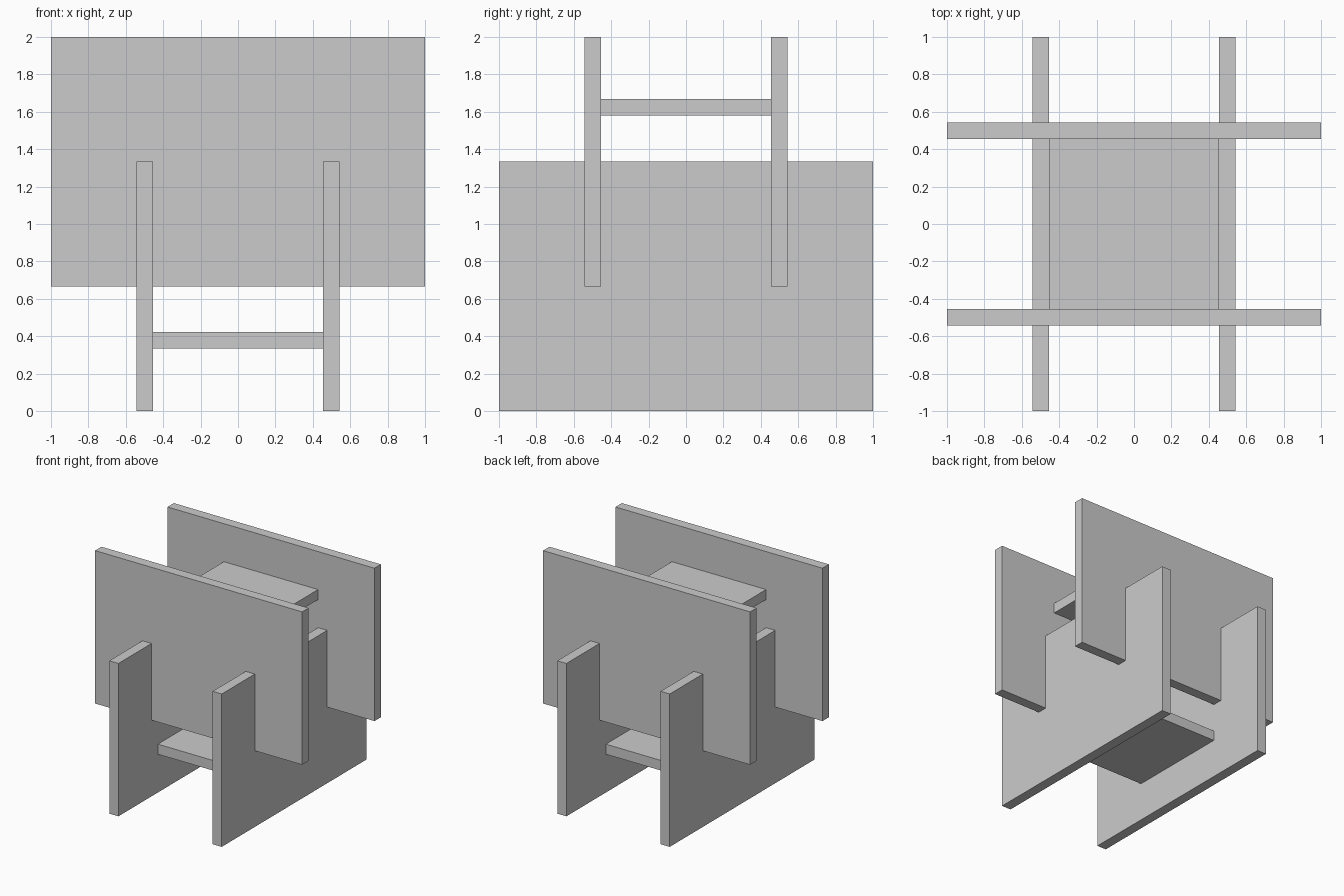
import bpy

if "Cube" in bpy.data.objects:
    bpy.data.objects.remove(bpy.data.objects["Cube"])

T = 0.088          # board thickness
C = 0.499          # centre offset of the upright boards
INNER = C - T / 2  # clear half-width between boards


def board(name, size, centre):
    bpy.ops.mesh.primitive_cube_add(size=1, location=centre)
    ob = bpy.context.object
    ob.name = name
    ob.scale = size
    bpy.ops.object.transform_apply(location=False, rotation=False, scale=True)
    return ob


# Interlocking uprights: lower pair runs front to back, upper pair side to side
for s, side, face in ((-1, "left", "front"), (1, "right", "back")):
    board(f"{side}_side_panel", (T, 2, 1.335), (s * C, 0, 1.335 / 2))
    board(f"{face}_cross_panel", (2, T, 1.335), (0, s * C, 2 - 1.335 / 2))

# Lower shelf between the side panels, upper shelf between the cross panels
for name, z in (("lower_shelf", 0.378), ("upper_shelf", 2 - 0.376)):
    board(name, (2 * INNER, 2 * INNER, T), (0, 0, z))
